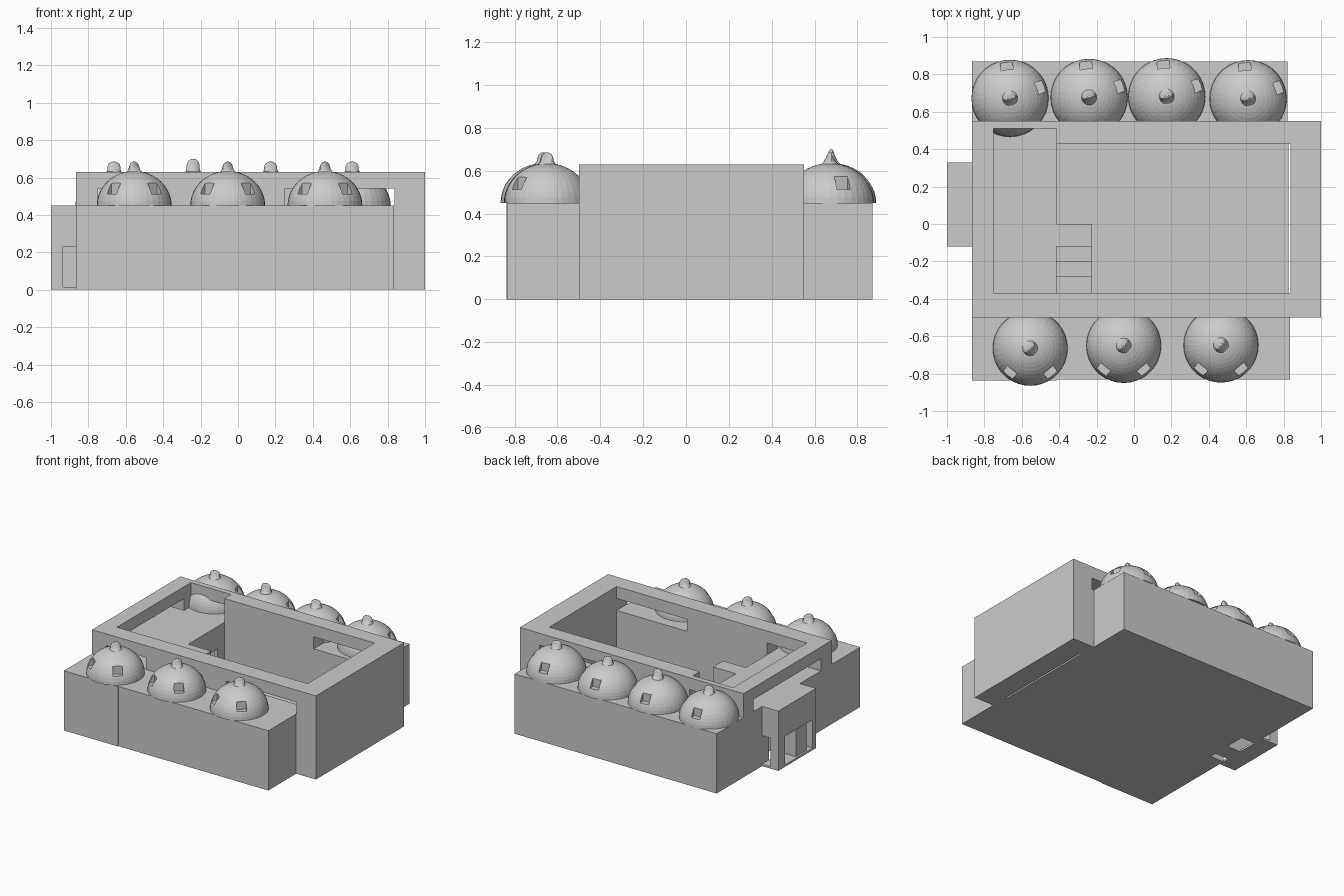
import bpy, bmesh
from math import sin, cos, pi, radians
from mathutils import Matrix, Vector

if "Cube" in bpy.data.objects:
    bpy.data.objects.remove(bpy.data.objects["Cube"])


def make(name, bm):
    bmesh.ops.recalc_face_normals(bm, faces=bm.faces)
    me = bpy.data.meshes.new(name)
    bm.to_mesh(me)
    bm.free()
    ob = bpy.data.objects.new(name, me)
    bpy.context.collection.objects.link(ob)
    return ob


def add_box(bm, x0, x1, y0, y1, z0, z1, mat=Matrix()):
    m = mat @ Matrix.Translation(((x0 + x1) / 2, (y0 + y1) / 2, (z0 + z1) / 2))
    m = m @ Matrix.Diagonal((x1 - x0, y1 - y0, z1 - z0, 1))
    bmesh.ops.create_cube(bm, size=1, matrix=m)


def boxes(name, *dims):
    bm = bmesh.new()
    for d in dims:
        add_box(bm, *d)
    return make(name, bm)


def loft(name, rings, tip, n, mat):
    # stacked elliptical rings (a, b, z) closed with a tip and a flat base
    bm = bmesh.new()
    loops = [[bm.verts.new(mat @ Vector((a * cos(2 * pi * i / n), b * sin(2 * pi * i / n), z)))
              for i in range(n)] for a, b, z in rings]
    top = bm.verts.new(mat @ Vector((0, 0, tip)))
    bm.faces.new(loops[0][::-1])
    for lo, hi in zip(loops, loops[1:]):
        for i in range(n):
            j = (i + 1) % n
            bm.faces.new((lo[i], lo[j], hi[j], hi[i]))
    for i in range(n):
        bm.faces.new((loops[-1][i], loops[-1][(i + 1) % n], top))
    return make(name, bm)


H, S, T = 0.45, 0.54, 0.63          # roof, lintel and parapet heights
W, E = -0.865, 1.0                  # outer walls
IW, IE = -0.75, 0.838               # courtyard inside
F, IF, IB, B = -0.5, -0.37, 0.43, 0.55
P = -0.415                          # platform edge

# side wings
boxes("front_wing", (W, P, -0.838, F, 0, H), (P, 0.835, -0.832, F, 0, H))
boxes("back_wing", (W, 0.82, B, 0.87, 0, H))

# courtyard walls with long window slots between roof and lintel
boxes("front_wall", (W, E, F, IF, 0, H), (W, IW, F, IF, H, S), (P, 0.25, F, IF, H, S),
      (IE, E, F, IF, H, S), (W, E, F, IF, S, T))
boxes("back_wall", (P, E, IB, B, 0, H), (W, P, 0.51, B, 0, H), (W, IW, IB, B, H, T),
      (P, 0.33, IB, B, H, S), (IE, E, IB, B, H, S), (P, E, IB, B, S, T),
      (IW, P, 0.51, B, S, T))
boxes("east_wall", (IE, E, IF, IB, 0, T))
boxes("west_wall", (W, IW, IF, -0.08, 0, 0.23), (W, IW, -0.03, 0.10, 0, 0.23),
      (W, IW, 0.25, 0.51, 0, 0.23), (W, IW, IF, 0.51, 0.23, H), (W, IW, IF, IB, S, T))
boxes("courtyard_floor", (IW, 0.825, IF, IB, 0, 0.015), (IW, P, IB, 0.51, 0, 0.015))

# raised platform with a doorway under it
boxes("platform", (IW, P, IF, 0.51, 0.42, H))
boxes("platform_wall", (-0.44, P, IF, 0.26, 0.015, 0.42), (-0.44, P, 0.35, IB, 0.015, 0.42),
      (-0.44, P, 0.26, 0.35, 0.28, 0.42))

# stairs
ys = (0, -0.12, -0.2, -0.28, IF)
boxes("stairs", *[(P, -0.225, ys[i + 1], ys[i], 0.015, H - 0.11 * i) for i in range(4)])

# porch
boxes("porch", (-1, W, -0.12, 0.33, 0.23, H), (-1, W, -0.12, 0.33, 0, 0.015),
      (-1, -0.935, 0.25, 0.33, 0.015, 0.23), (-1, -0.935, -0.12, -0.08, 0.015, 0.23),
      (-0.985, W, -0.03, 0.10, 0.015, 0.23))


def dome(name, x, y, r, h, window_angles, knob_turn, knob_scale):
    base = Matrix.Translation((x, y, H))
    shell = loft(name, [(r * cos(t), r * cos(t), h * sin(t))
                        for t in (pi / 2 * k / 12 for k in range(12))], h, 36, base)
    # window recesses
    bm = bmesh.new()
    for a in window_angles:
        add_box(bm, 0.15, 0.3, -0.033, 0.033, 0.062, 0.122,
                base @ Matrix.Rotation(radians(a), 4, 'Z'))
    cutter = make(name + "_cutter", bm)
    cutter.hide_render = True
    mod = shell.modifiers.new("windows", 'BOOLEAN')
    mod.operation, mod.object, mod.solver = 'DIFFERENCE', cutter, 'EXACT'
    bpy.context.view_layer.objects.active = shell
    bpy.ops.object.modifier_apply(modifier=mod.name)
    bpy.data.objects.remove(cutter)
    # ridged knob on top
    m = (base @ Matrix.Translation((0, 0, h - 0.008)) @ Matrix.Rotation(radians(knob_turn), 4, 'Z')
         @ Matrix.Diagonal((1, 1, knob_scale, 1)))
    loft(name + "_knob", [(0.042, 0.045, 0), (0.036, 0.027, 0.016), (0.036, 0.016, 0.033),
                          (0.029, 0.011, 0.047), (0.016, 0.006, 0.056)], 0.059, 16, m)


for i, (x, y) in enumerate([(-0.555, -0.665), (-0.055, -0.65), (0.465, -0.648)]):
    dome(f"front_dome_{i + 1}", x, y, 0.2, 0.185, (-130, -50), 48, 1.0)
for i, (x, y) in enumerate([(-0.663, 0.672), (-0.24, 0.677), (0.175, 0.681), (0.61, 0.67)]):
    dome(f"back_dome_{i + 1}", x, y, 0.206, 0.185, (96, 20), 15, 1.25 if i == 1 else 1.0)
